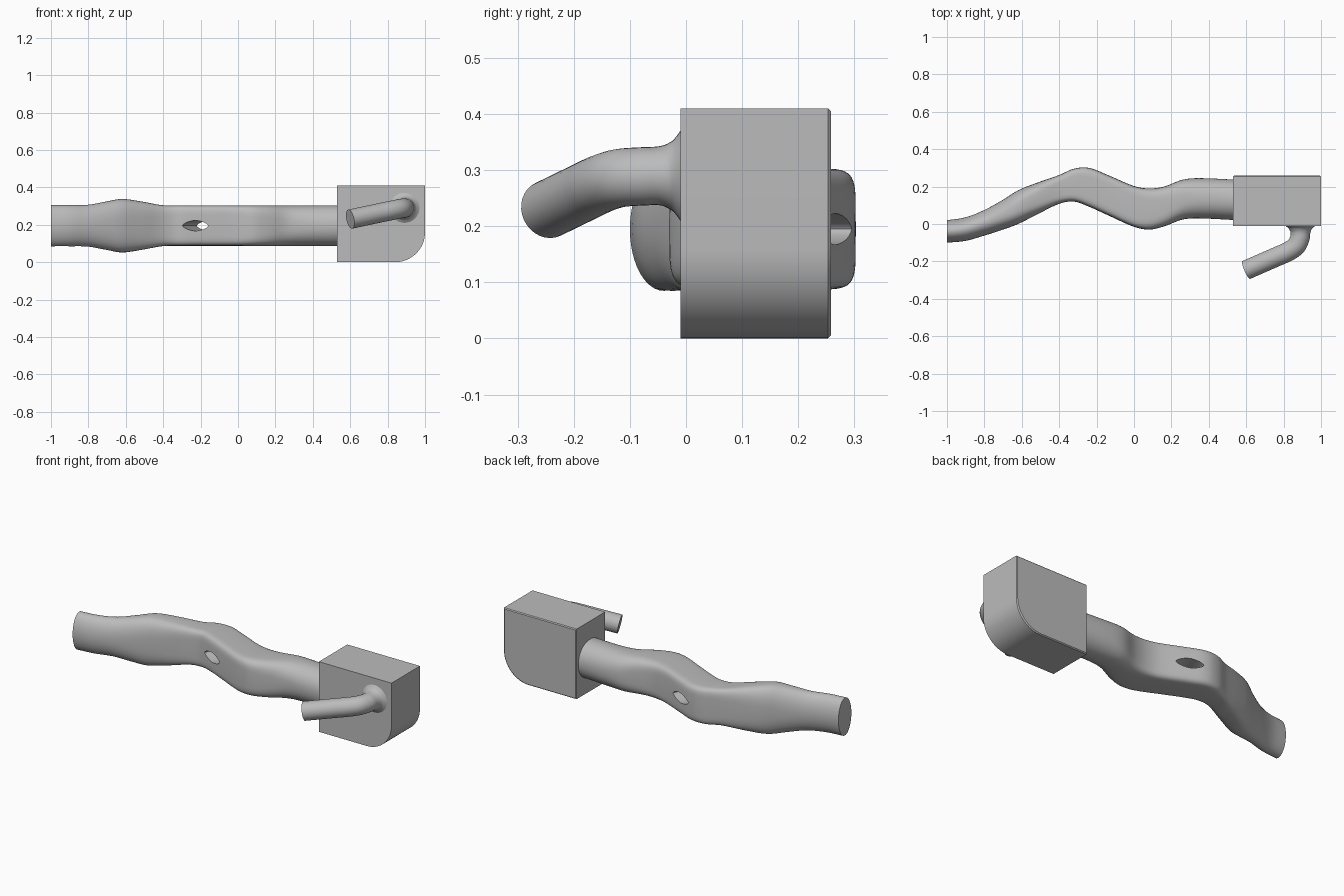
import bpy, bmesh
from math import cos, sin, pi, copysign
from mathutils import Vector

if "Cube" in bpy.data.objects:
    bpy.data.objects.remove(bpy.data.objects["Cube"], do_unlink=True)

grey = bpy.data.materials.new("plain grey")
grey.use_nodes = True
colour = (0.5, 0.5, 0.5, 1)
grey.diffuse_color = colour
grey.node_tree.nodes["Principled BSDF"].inputs["Base Color"].default_value = colour


def make_object(name, bm):
    bmesh.ops.recalc_face_normals(bm, faces=bm.faces)
    mesh = bpy.data.meshes.new(name)
    bm.to_mesh(mesh)
    bm.free()
    mesh.materials.append(grey)
    obj = bpy.data.objects.new(name, mesh)
    bpy.context.collection.objects.link(obj)
    return obj


def loft(name, rings):
    """Skin a list of point rings and cap both ends."""
    bm = bmesh.new()
    loops = [[bm.verts.new(p) for p in ring] for ring in rings]
    count = len(loops[0])
    for a, b in zip(loops, loops[1:]):
        for i in range(count):
            j = (i + 1) % count
            bm.faces.new((a[i], a[j], b[j], b[i]))
    bm.faces.new(loops[0])
    bm.faces.new(loops[-1])
    return make_object(name, bm)


def smooth_rows(rows, steps):
    """Cubic interpolation of rows whose first column is the key."""
    rows = [Vector(r) for r in rows]
    last = len(rows) - 1
    slopes = []
    for i in range(last + 1):
        a, b = rows[max(i - 1, 0)], rows[min(i + 1, last)]
        slopes.append((b - a) / (b[0] - a[0]))
    result = []
    for i in range(last):
        p, q = rows[i], rows[i + 1]
        gap = q[0] - p[0]
        for s in range(steps):
            t = s / steps
            h = t * t * (3 - 2 * t)
            result.append(p * (1 - h) + q * h
                          + slopes[i] * (gap * t * (1 - t) ** 2)
                          - slopes[i + 1] * (gap * t * t * (1 - t)))
    result.append(rows[-1])
    return result


def superellipse(a, b, power, count):
    """Points of a rounded outline, from diamond to box by power."""
    def bend(v):
        return copysign(abs(v) ** (2 / power), v)
    turns = [2 * pi * i / count for i in range(count)]
    return [(a * bend(cos(t)), b * bend(sin(t))) for t in turns]


def finish(obj, angle=35):
    bpy.ops.object.select_all(action='DESELECT')
    obj.select_set(True)
    bpy.context.view_layer.objects.active = obj
    for mod in list(obj.modifiers):
        bpy.ops.object.modifier_apply(modifier=mod.name)
    bpy.ops.object.shade_smooth_by_angle(angle=angle * pi / 180)


# Wavy arm: x, front y, back y, half height, squareness
MID_Z = 0.195
arm_rows = [
    (-1, -.1, .02, .11, 2),
    (-.9, -.09, .036, .11, 2),
    (-.8, -.062, .075, .112, 2.1),
    (-.7, -.03, .13, .13, 2.4),
    (-.62, 0, .18, .143, 2.8),
    (-.52, .05, .22, .13, 3.5),
    (-.4, .108, .262, .109, 5),
    (-.32, .12, .296, .108, 6),
    (-.24, .092, .3, .108, 6),
    (-.14, .047, .262, .108, 6),
    (0, -.015, .203, .108, 6),
    (.08, -.03, .19, .109, 5),
    (.16, -.013, .2, .109, 4),
    (.26, .024, .237, .109, 2.8),
    (.35, .03, .245, .109, 2.3),
    (.56, .02, .236, .109, 2.1),
]
arm_rings = []
for x, front, back, height, power in smooth_rows(arm_rows, 5):
    outline = superellipse((back - front) / 2, height, power, 48)
    arm_rings.append([(x, (front + back) / 2 + u, MID_Z + v) for u, v in outline])
arm = loft("wavy_arm", arm_rings)

# Pointed slot cut square through the sloping part of the arm
axis = Vector((0.39, 0.92, 0))
along = Vector((0.92, -0.39, 0))
centre = Vector((-0.19, 0.175, MID_Z))
slot_outline = superellipse(0.075, 0.028, 1.6, 24)
cutter = loft("slot_cutter", [
    [centre + axis * d + along * u + Vector((0, 0, v)) for u, v in slot_outline]
    for d in (-0.25, 0.25)])
cutter.hide_render = True
cut = arm.modifiers.new("slot", 'BOOLEAN')
cut.operation = 'DIFFERENCE'
cut.solver = 'EXACT'
cut.object = cutter
finish(arm)
bpy.data.objects.remove(cutter, do_unlink=True)

# End block with one rounded lower corner
LEFT, RIGHT, FRONT, BACK, TOP, R = 0.53, 1.0, -0.01, 0.258, 0.41, 0.16
profile = [(LEFT, 0), (LEFT, TOP), (RIGHT, TOP)]
for i in range(17):
    t = pi / 2 * i / 16
    profile.append((RIGHT - R + R * cos(t), R - R * sin(t)))
inset = 0.005
mid_x, mid_z = (LEFT + RIGHT) / 2, TOP / 2
block_rings = [[(x, y, z) for x, z in profile] for y in (FRONT, BACK - inset)]
block_rings.append([(x - copysign(inset, x - mid_x), BACK, z - copysign(inset, z - mid_z))
                    for x, z in profile])
finish(loft("end_block", block_rings), 30)

# Bent rod flaring into the block: distance, x, y, z, radius
rod_rows = [
    (0, .89, -.005, .29, .088),
    (.01, .89, -.015, .29, .073),
    (.02, .89, -.025, .29, .062),
    (.04, .89, -.045, .29, .053),
    (.07, .887, -.075, .289, .052),
    (.115, .867, -.117, .286, .052),
    (.165, .823, -.148, .277, .052),
    (.23, .76, -.176, .264, .052),
    (.4, .6, -.246, .23, .052),
]
path = smooth_rows(rod_rows, 6)
rod_rings = []
for i, row in enumerate(path):
    here = Vector(row[1:4])
    before, after = path[max(i - 1, 0)], path[min(i + 1, len(path) - 1)]
    tangent = (Vector(after[1:4]) - Vector(before[1:4])).normalized()
    side = tangent.cross(Vector((0, 0, 1))).normalized()
    up = side.cross(tangent)
    rod_rings.append([here + side * u + up * v
                      for u, v in superellipse(row[4], row[4], 2, 32)])
finish(loft("bent_rod", rod_rings))
